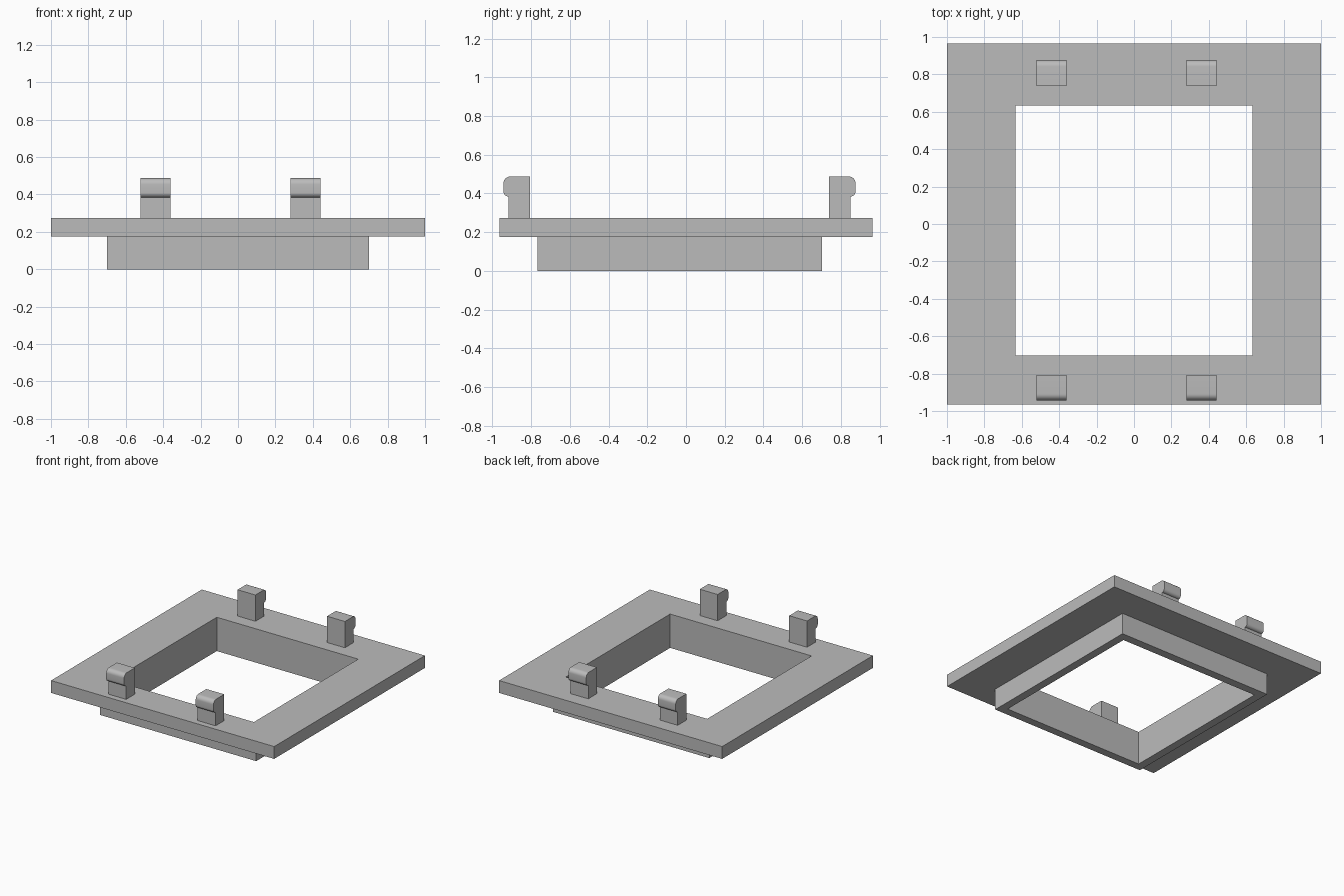
import bpy, bmesh, math

cube = bpy.data.objects.get("Cube")
if cube:
    bpy.data.objects.remove(cube, do_unlink=True)

grey = bpy.data.materials.new("plain grey")
grey.use_nodes = True
colour = (0.5, 0.5, 0.5, 1)
grey.diffuse_color = colour
grey.node_tree.nodes["Principled BSDF"].inputs["Base Color"].default_value = colour


def finish(name, bm):
    bmesh.ops.recalc_face_normals(bm, faces=bm.faces)
    mesh = bpy.data.meshes.new(name)
    bm.to_mesh(mesh)
    bm.free()
    mesh.materials.append(grey)
    obj = bpy.data.objects.new(name, mesh)
    bpy.context.collection.objects.link(obj)
    return obj


def rectangle(bm, half_x, y0, y1, z):
    corners = ((-half_x, y0), (half_x, y0), (half_x, y1), (-half_x, y1))
    return [bm.verts.new((x, y, z)) for x, y in corners]


# Frame: flat plate with a collar below, skinned as a closed ring of rectangles
plate_bottom, plate_top = 0.174, 0.274
hole = (0.634, -0.702, 0.634)
plate = (1.0, -0.965, 0.965)
collar = (0.70, -0.767, 0.702)
bm = bmesh.new()
loops = [rectangle(bm, *size, z) for size, z in (
    (hole, 0), (hole, plate_top), (plate, plate_top),
    (plate, plate_bottom), (collar, plate_bottom), (collar, 0))]
for a, b in zip(loops, loops[1:] + loops[:1]):
    for i in range(4):
        j = (i + 1) % 4
        bm.faces.new((a[i], a[j], b[j], b[i]))
finish("frame", bm)


def arc(cy, cz, radius, start, end, steps=8):
    angles = [math.radians(start + (end - start) * i / steps) for i in range(steps + 1)]
    return [(cy + radius * math.cos(t), cz + radius * math.sin(t)) for t in angles]


# Clip: profile of a stem with a rounded lip on its outer side, extruded along x
def clip(name, x, inner_y, side):
    top, lip, stem = 0.487, 0.137, 0.111
    upper, lower = 0.034, lip - stem
    profile = [(0, plate_top), (stem, plate_top)]
    profile += arc(stem, 0.384 + lower, lower, -90, 0)
    profile += arc(lip - upper, top - upper, upper, 0, 90)
    profile += [(0, top)]
    bm = bmesh.new()
    face = bm.faces.new([bm.verts.new((x, inner_y + side * y, z)) for y, z in profile])
    new = bmesh.ops.extrude_face_region(bm, geom=[face])["geom"]
    bmesh.ops.translate(bm, vec=(0.16, 0, 0),
                        verts=[v for v in new if isinstance(v, bmesh.types.BMVert)])
    obj = finish(name, bm)
    bpy.ops.object.select_all(action="DESELECT")
    obj.select_set(True)
    bpy.context.view_layer.objects.active = obj
    bpy.ops.object.shade_smooth_by_angle(angle=math.radians(30))


for side_name, x in (("right", -0.521), ("left", 0.281)):
    clip("front_clip_" + side_name, x, -0.806, -1)
    clip("back_clip_" + side_name, x, 0.739, 1)
